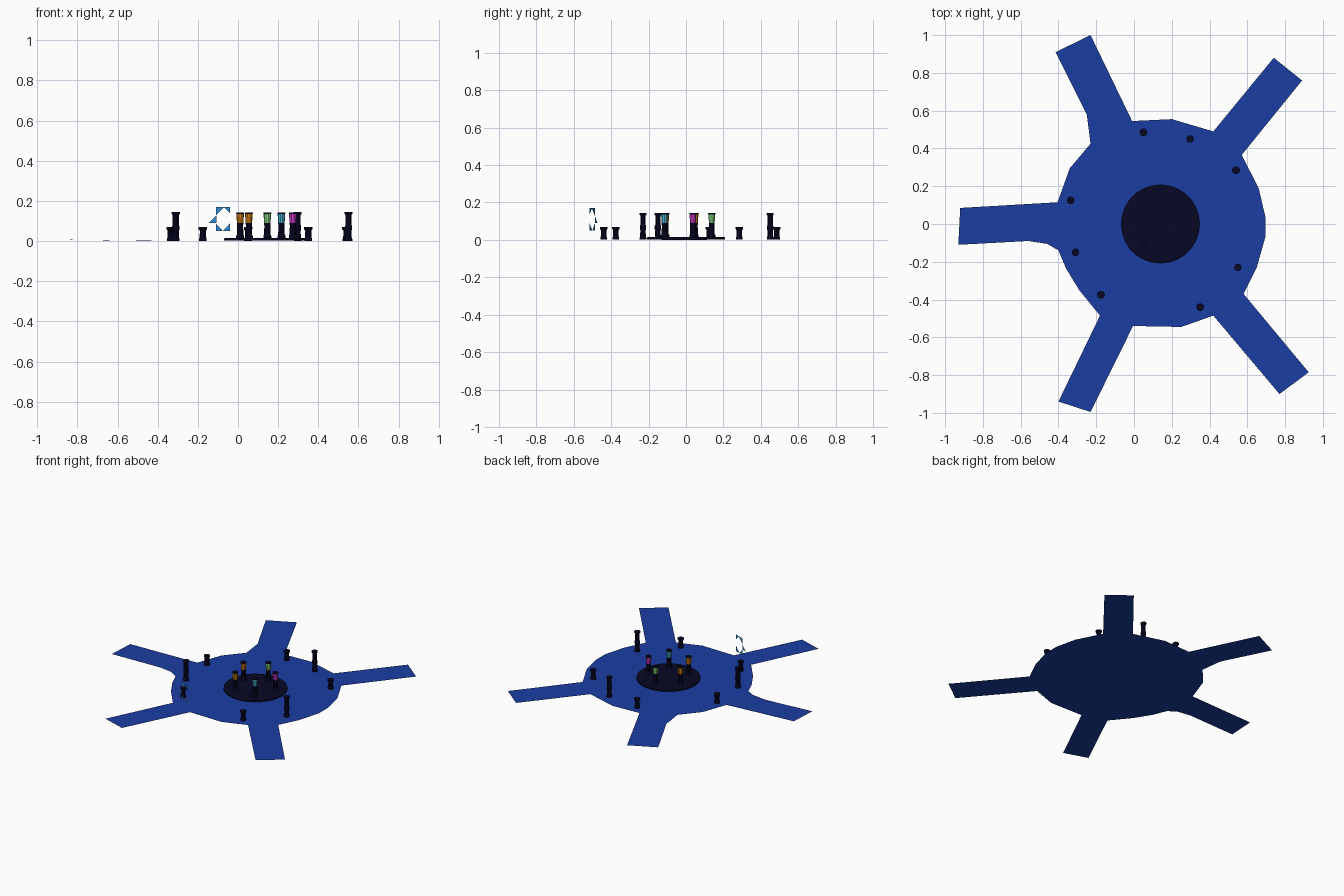
import bpy, bmesh, math

if "Cube" in bpy.data.objects:
    bpy.data.objects.remove(bpy.data.objects["Cube"])


def material(name, rgb):
    m = bpy.data.materials.new(name)
    m.diffuse_color = (*rgb, 1)
    m.use_nodes = True
    m.node_tree.nodes["Principled BSDF"].inputs["Base Color"].default_value = m.diffuse_color
    return m


BLUE = material("floor blue", (0.011, 0.047, 0.36))
DARK = material("dark navy", (0.002, 0.002, 0.018))
ORANGE = material("orange", (0.72, 0.25, 0.005))
GREEN = material("green", (0.25, 0.72, 0.22))
CYAN = material("cyan", (0.07, 0.45, 0.68))
PURPLE = material("purple", (0.68, 0.05, 0.66))
SHARD = material("hologram blue", (0.03, 0.25, 0.65))


def make(name, bm, mats):
    me = bpy.data.meshes.new(name)
    bm.to_mesh(me)
    bm.free()
    for m in mats:
        me.materials.append(m)
    ob = bpy.data.objects.new(name, me)
    bpy.context.collection.objects.link(ob)
    return ob


def lathe(name, profile, loc, mats, sides=10, band=None):
    """Closed turned solid; band = (low, high) heights given material 1."""
    bm = bmesh.new()
    rings = [[bm.verts.new((loc[0] + r * math.cos(2 * math.pi * i / sides),
                            loc[1] + r * math.sin(2 * math.pi * i / sides),
                            loc[2] + z)) for i in range(sides)] for r, z in profile]
    for (a, b), (p, q) in zip(zip(rings, rings[1:]), zip(profile, profile[1:])):
        for i in range(sides):
            j = (i + 1) % sides
            f = bm.faces.new((a[i], a[j], b[j], b[i]))
            if band and p[1] >= band[0] - 1e-6 and q[1] <= band[1] + 1e-6:
                f.material_index = 1
    bm.faces.new(rings[0][::-1])
    bm.faces.new(rings[-1])
    return make(name, bm, mats)


# Round plaza: a flat fan around its middle
rim = [(0.695, 0.04), (0.66, 0.19), (0.57, 0.365), (0.42, 0.49), (0.20, 0.555),
       (-0.01, 0.545), (-0.23, 0.425), (-0.34, 0.295), (-0.405, 0.115),
       (-0.40, -0.14), (-0.36, -0.235), (-0.29, -0.35), (-0.18, -0.485),
       (-0.005, -0.54), (0.25, -0.545), (0.42, -0.485), (0.58, -0.37),
       (0.65, -0.23), (0.695, -0.07)]
bm = bmesh.new()
mid = bm.verts.new((0.14, 0, 0))
ring = [bm.verts.new((x, y, 0)) for x, y in rim]

# Five walkways: first and last rim index, then the outer corners between them
walkways = [(2, 3, [(0.89, 0.76), (0.74, 0.88)]),
            (5, 6, [(-0.23, 1.0), (-0.415, 0.91), (-0.25, 0.58)]),
            (8, 9, [(-0.92, 0.085), (-0.93, -0.11), (-0.56, -0.09), (-0.46, -0.105)]),
            (12, 13, [(-0.40, -0.94), (-0.23, -0.995)]),
            (15, 16, [(0.77, -0.90), (0.925, -0.785)])]
for i, v in enumerate(ring):
    bm.faces.new((mid, v, ring[(i + 1) % len(ring)]))
for a, b, pts in walkways:
    # the left walkway rises slightly towards its tip
    corners = [bm.verts.new((x, y, 0.008 if x < -0.8 else 0.003 if x < -0.43 else 0))
               for x, y in pts]
    loop = [ring[a]] + corners + [ring[b]]
    bm.faces.new((loop[0], loop[1], loop[2], loop[3]))
    for p, q in zip(loop[3:], loop[4:]):
        bm.faces.new((loop[0], p, q))
make("plaza_floor", bm, [BLUE])

# Round central platform
lathe("central_platform", [(0.209, 0.003), (0.209, 0.012), (0.203, 0.016)],
      (0.14, 0, 0), [DARK], sides=28)

# Posts around the rim
short = [(0.019, 0), (0.019, 0.010), (0.016, 0.018), (0.015, 0.050),
         (0.021, 0.058), (0.021, 0.068)]
tall = short[:4] + [(0.018, 0.056), (0.018, 0.072), (0.015, 0.080),
                    (0.015, 0.128), (0.020, 0.135), (0.020, 0.144)]
for i, p in enumerate([(0.05, 0.485), (0.54, 0.285), (0.35, -0.44),
                       (-0.175, -0.375), (-0.335, 0.125)]):
    lathe(f"short_post_{i + 1}", short, (*p, 0.001), [DARK])
for i, p in enumerate([(0.297, 0.45), (0.55, -0.23), (-0.31, -0.15)]):
    lathe(f"tall_post_{i + 1}", tall, (*p, 0.001), [DARK])

# Five lamp pillars in a ring on the platform
lamp = [(0.020, 0), (0.020, 0.010), (0.016, 0.018), (0.015, 0.060), (0.016, 0.076),
        (0.019, 0.121), (0.020, 0.123), (0.020, 0.128)]
for i, m in enumerate([PURPLE, GREEN, ORANGE, ORANGE, CYAN]):
    a = math.radians(15.5 + 72 * i)
    p = (0.14 + 0.138 * math.cos(a), 0.138 * math.sin(a), 0.015)
    lathe(f"lamp_pillar_{i + 1}", lamp, p, [DARK, m], band=(0.076, 0.121))

# Floating upright triangular shards, in one thin slanted plane
shards = [[(-0.145, 0.09), (-0.108, 0.09), (-0.108, 0.128)],
          [(-0.11, 0.128), (-0.068, 0.17), (-0.11, 0.17)],
          [(-0.072, 0.17), (-0.04, 0.138), (-0.04, 0.17)],
          [(-0.11, 0.088), (-0.11, 0.05), (-0.075, 0.05)],
          [(-0.075, 0.05), (-0.04, 0.05), (-0.04, 0.088)]]
bm = bmesh.new()
for tri in shards:
    bm.faces.new([bm.verts.new((x, -0.495 - 0.4 * (x + 0.09), z)) for x, z in tri])
make("floating_shards", bm, [SHARD])
